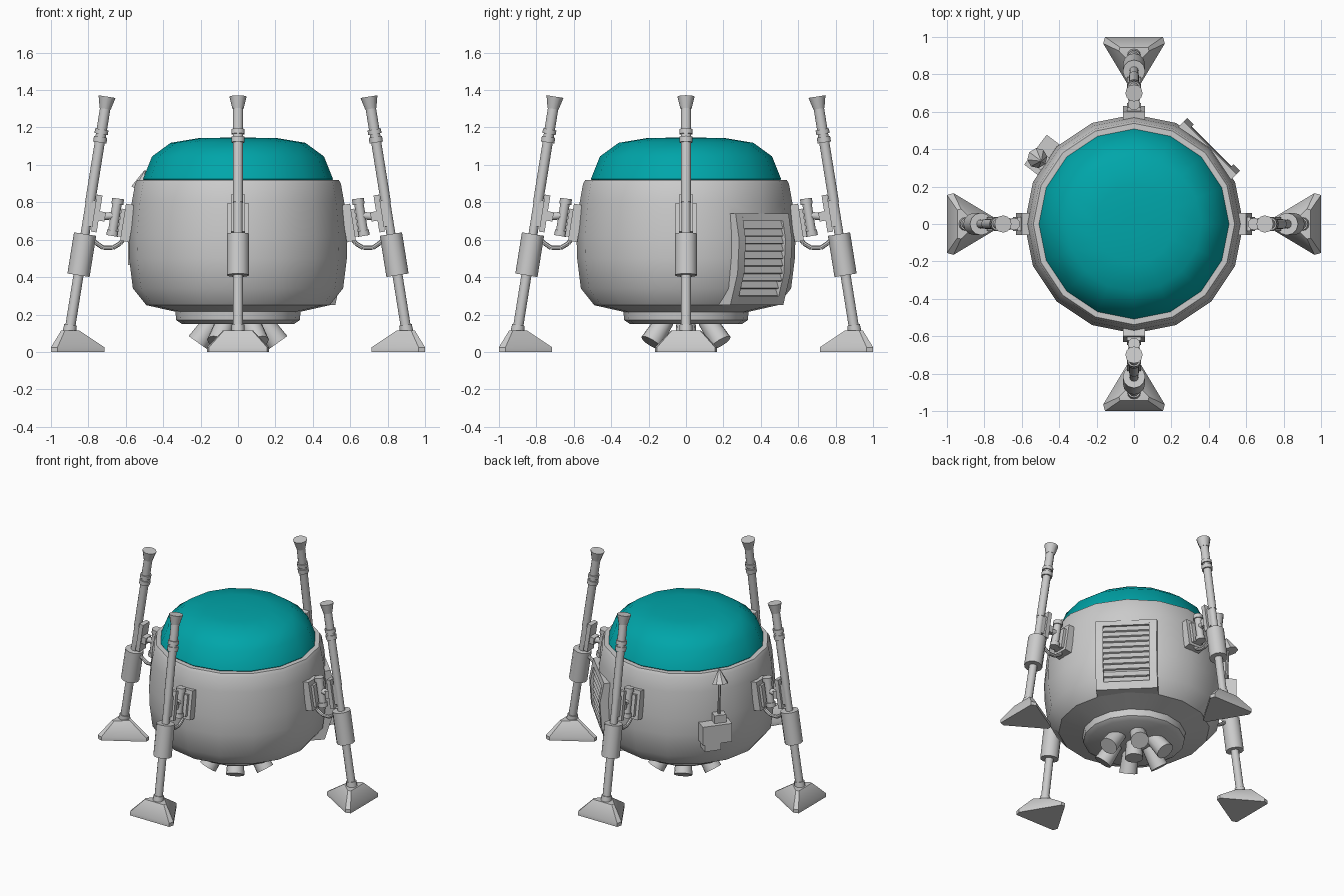
import bpy, bmesh, math
from mathutils import Vector, Matrix

if "Cube" in bpy.data.objects:
    bpy.data.objects.remove(bpy.data.objects["Cube"])


def finish(bm, name, az=0.0):
    """Turn a bmesh into an object rotated about z by az degrees."""
    bmesh.ops.recalc_face_normals(bm, faces=bm.faces)
    me = bpy.data.meshes.new(name)
    bm.to_mesh(me)
    bm.free()
    ob = bpy.data.objects.new(name, me)
    ob.rotation_euler.z = math.radians(az)
    bpy.context.collection.objects.link(ob)
    return ob


def loft(bm, rings):
    """Closed solid through rings with equal point counts."""
    vs = [[bm.verts.new(p) for p in r] for r in rings]
    n = len(vs[0])
    for a, b in zip(vs, vs[1:]):
        for i in range(n):
            j = (i + 1) % n
            bm.faces.new((a[i], a[j], b[j], b[i]))
    bm.faces.new(vs[0][::-1])
    bm.faces.new(vs[-1])


def lathe(name, prof, n):
    bm = bmesh.new()
    loft(bm, [[(r * math.cos(2 * math.pi * i / n), r * math.sin(2 * math.pi * i / n), z)
               for i in range(n)] for r, z in prof])
    return finish(bm, name)


def cyl(bm, p, q, r1, r2=None, n=12):
    p, q = Vector(p), Vector(q)
    m = Matrix.Translation((p + q) / 2) @ (q - p).to_track_quat('Z', 'Y').to_matrix().to_4x4()
    bmesh.ops.create_cone(bm, cap_ends=True, segments=n, radius1=r1,
                          radius2=r1 if r2 is None else r2, depth=(q - p).length, matrix=m)


def box(bm, c, s, tilt=0.0):
    m = Matrix.Translation(c) @ Matrix.Rotation(tilt, 4, 'Y') @ Matrix.Diagonal((*s, 1))
    bmesh.ops.create_cube(bm, size=1, matrix=m)


def prism(bm, poly, y0, y1):
    loft(bm, [[(x, y, z) for x, z in poly] for y in (y0, y1)])


# Hull and canopy
hull = lathe("hull", [(0.30, 0.15), (0.33, 0.17), (0.335, 0.215), (0.49, 0.25), (0.562, 0.34),
                      (0.582, 0.50), (0.585, 0.62), (0.568, 0.80), (0.55, 0.90),
                      (0.538, 0.92), (0.50, 0.92)], 16)
canopy = lathe("canopy", [(0.49, 0.90), (0.508, 0.925), (0.46, 1.045), (0.36, 1.118),
                          (0.21, 1.143), (0.05, 1.146)], 16)
teal = bpy.data.materials.new("teal")
teal.diffuse_color = (0.0, 0.38, 0.40, 1)
teal.use_nodes = True
teal.node_tree.nodes["Principled BSDF"].inputs["Base Color"].default_value = teal.diffuse_color
canopy.data.materials.append(teal)

# Recess for the vent
bm = bmesh.new()
prism(bm, [(0.53, 0.71), (0.555, 0.6), (0.545, 0.42), (0.49, 0.29), (0.8, 0.29), (0.8, 0.71)],
      -0.15, 0.15)
cutter = finish(bm, "vent_cutter", 45)
cutter.hide_render = True
mod = hull.modifiers.new("recess", 'BOOLEAN')
mod.operation, mod.object, mod.solver = 'DIFFERENCE', cutter, 'EXACT'
bpy.context.view_layer.objects.active = hull
bpy.ops.object.modifier_apply(modifier="recess")
bpy.data.objects.remove(cutter)

# Vent frame and slats
bm = bmesh.new()
side = [(0.50, 0.74), (0.575, 0.74), (0.602, 0.6), (0.59, 0.42), (0.535, 0.25), (0.42, 0.25)]
for s in (-1, 1):
    prism(bm, side, s * 0.15, s * 0.2)
prism(bm, [(0.52, 0.74), (0.575, 0.74), (0.583, 0.70), (0.52, 0.70)], -0.15, 0.15)
prism(bm, [(0.42, 0.25), (0.535, 0.25), (0.551, 0.30), (0.48, 0.30)], -0.15, 0.15)
finish(bm, "vent_frame", 45)
bm = bmesh.new()
for i in range(10):
    z = 0.32 + i * 0.04
    d = 0.572 - 0.35 * (z - 0.58) ** 2 - (0.02 if z < 0.4 else 0)
    box(bm, (d, 0, z), (0.012, 0.30, 0.046), math.radians(-22))
finish(bm, "vent_slats", 45)

# Engine nozzles
bm = bmesh.new()
cyl(bm, (0, 0, 0.16), (0, 0, 0.04), 0.05, 0.06)
for k in range(6):
    c, s = math.cos(k * math.pi / 3), math.sin(k * math.pi / 3)
    cyl(bm, (0.13 * c, 0.13 * s, 0.17), (0.215 * c, 0.215 * s, 0.05), 0.05, 0.06)
finish(bm, "nozzles")


# Legs, modelled along +x and repeated four times
def pole(z, off=0.0):
    return (0.70 + 0.16 * (1.365 - z) + off, 0, z)


TILT = -math.atan(0.16)
leg = bmesh.new()
for z0, z1, r0, r1 in [(0.12, 0.42, 0.027, 0.027), (0.11, 0.145, 0.036, 0.034),
                       (0.41, 0.63, 0.06, 0.06), (0.62, 1.31, 0.024, 0.024),
                       (0.80, 1.13, 0.027, 0.027), (1.12, 1.15, 0.036, 0.036),
                       (1.165, 1.19, 0.036, 0.036), (1.15, 1.305, 0.028, 0.028),
                       (1.30, 1.365, 0.03, 0.046)]:
    cyl(leg, pole(z0), pole(z1), r0, r1)

# Foot pad
half_base = [(0.715, 0.015), (0.965, 0.165), (1.0, 0.155)]
half_top = [(0.85, 0.01), (0.925, 0.08), (0.945, 0.075)]
ring = lambda h, z: [(x, y, z) for x, y in h] + [(x, -y, z) for x, y in reversed(h)]
foot = bmesh.new()
loft(foot, [ring(half_base, 0), ring(half_base, 0.025), ring(half_top, 0.115)])

# Bracket between hull and leg
br = bmesh.new()
box(br, (0.59, 0, 0.69), (0.05, 0.12, 0.20), TILT)
box(br, (0.62, 0, 0.69), (0.03, 0.075, 0.15), TILT)
cyl(br, (0.643, 0, 0.815), (0.672, 0, 0.63), 0.025)
cyl(br, (0.641, 0, 0.82), (0.645, 0, 0.79), 0.032)
cyl(br, (0.668, 0, 0.65), (0.673, 0, 0.62), 0.032)
cyl(br, (0.65, 0, 0.73), (0.77, 0, 0.72), 0.02)
box(br, (0.73, 0, 0.725), (0.04, 0.06, 0.05), TILT)
box(br, pole(0.74, -0.045), (0.03, 0.075, 0.20), TILT)
box(br, pole(0.74, -0.02), (0.05, 0.045, 0.14), TILT)
hose = [(0.60, 0, 0.62), (0.63, 0, 0.58), (0.67, 0, 0.556), (0.72, 0, 0.556),
        (0.755, 0, 0.58), (0.79, 0, 0.61)]
for a, b in zip(hose, hose[1:]):
    cyl(br, a, b, 0.012, n=8)

for k, pos in enumerate(("right", "back", "left", "front")):
    for src, part in ((leg, "leg"), (foot, "foot"), (br, "bracket")):
        finish(src.copy(), f"{pos}_{part}", k * 90)

# Antenna unit
bm = bmesh.new()
box(bm, (0.60, 0, 0.53), (0.12, 0.20, 0.13))
box(bm, (0.61, -0.03, 0.45), (0.09, 0.11, 0.07))
box(bm, (0.60, 0.03, 0.62), (0.06, 0.08, 0.06))
cyl(bm, (0.60, 0.03, 0.63), (0.61, 0.03, 0.89), 0.01, n=8)
cyl(bm, (0.625, 0.03, 0.875), (0.60, 0.03, 0.97), 0.055, 0.004, n=8)
finish(bm, "antenna_unit", 143)

# Smooth shading with sharp edges
bpy.ops.object.select_all(action='SELECT')
bpy.context.view_layer.objects.active = hull
bpy.ops.object.shade_smooth_by_angle(angle=math.radians(38))
